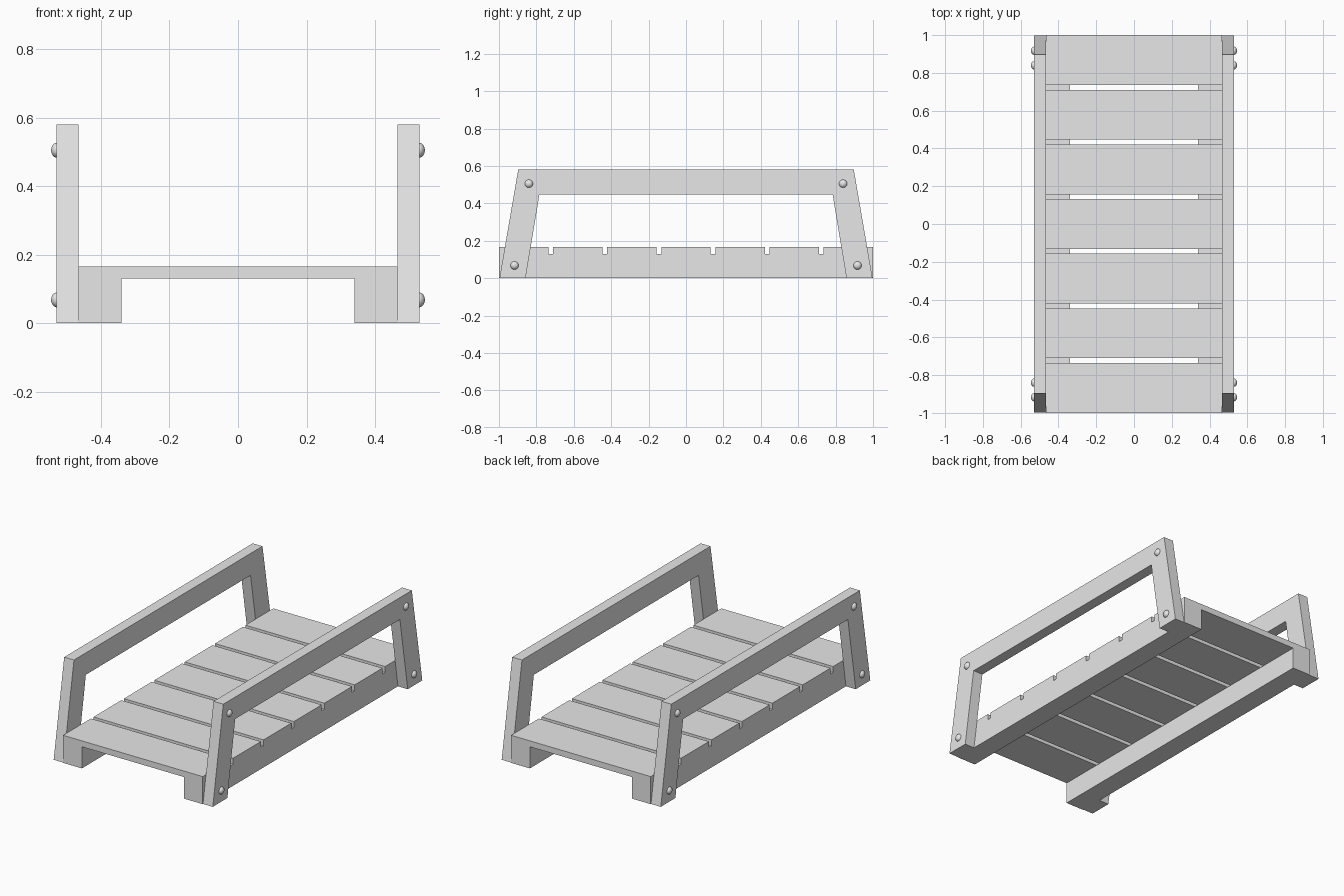
import bpy, bmesh, math
from mathutils import Matrix

if "Cube" in bpy.data.objects:
    bpy.data.objects.remove(bpy.data.objects["Cube"])

grey = bpy.data.materials.new("light grey")
grey.diffuse_color = (0.8, 0.8, 0.8, 1)
grey.use_nodes = True
grey.node_tree.nodes["Principled BSDF"].inputs["Base Color"].default_value = grey.diffuse_color


def finish(name, bm):
    bmesh.ops.recalc_face_normals(bm, faces=bm.faces)
    me = bpy.data.meshes.new(name)
    bm.to_mesh(me)
    bm.free()
    me.materials.append(grey)
    ob = bpy.data.objects.new(name, me)
    bpy.context.collection.objects.link(ob)
    return ob


def slab(name, profile, x0, x1):
    """Extrude a (y, z) profile from x0 to x1."""
    bm = bmesh.new()
    f = bm.faces.new([bm.verts.new((x0, y, z)) for y, z in profile])
    r = bmesh.ops.extrude_face_region(bm, geom=[f])
    for v in r["geom"]:
        if isinstance(v, bmesh.types.BMVert):
            v.co.x = x1
    return finish(name, bm)


def rect(y0, y1, z0, z1):
    return [(y0, z0), (y1, z0), (y1, z1), (y0, z1)]


def bolt(name, s, y, z):
    # flattened half-sunk dome on the outer side of a leg
    bm = bmesh.new()
    m = Matrix.Translation((s * 0.528, y, z)) @ Matrix.Diagonal((0.8, 1, 1, 1)) \
        @ Matrix.Rotation(math.pi / 2, 4, 'Y')
    bmesh.ops.create_uvsphere(bm, u_segments=20, v_segments=12, radius=0.022, matrix=m)
    for f in bm.faces:
        f.smooth = True
    finish(name, bm)


# Seven deck boards
for i in range(7):
    y = -1 + i * 0.2893
    slab("deck_board", rect(y, y + 0.2642, 0.13, 0.166), -0.465, 0.465)

for s in (-1, 1):
    # Long beam under the deck
    slab("floor_beam", rect(-1, 1, 0, 0.13), s * 0.34, s * 0.465)
    xi, xo = s * 0.465, s * 0.53
    # Hand rail between the leaning legs
    slab("hand_rail", [(-0.785, 0.448), (0.785, 0.448), (0.762, 0.58), (-0.762, 0.58)], xi, xo)
    for e in (-1, 1):
        slab("leaning_leg", [(e * 0.997, 0), (e * 0.858, 0), (e * 0.762, 0.58), (e * 0.897, 0.58)], xi, xo)
        bolt("upper_bolt", s, e * 0.84, 0.505)
        bolt("lower_bolt", s, e * 0.917, 0.068)
